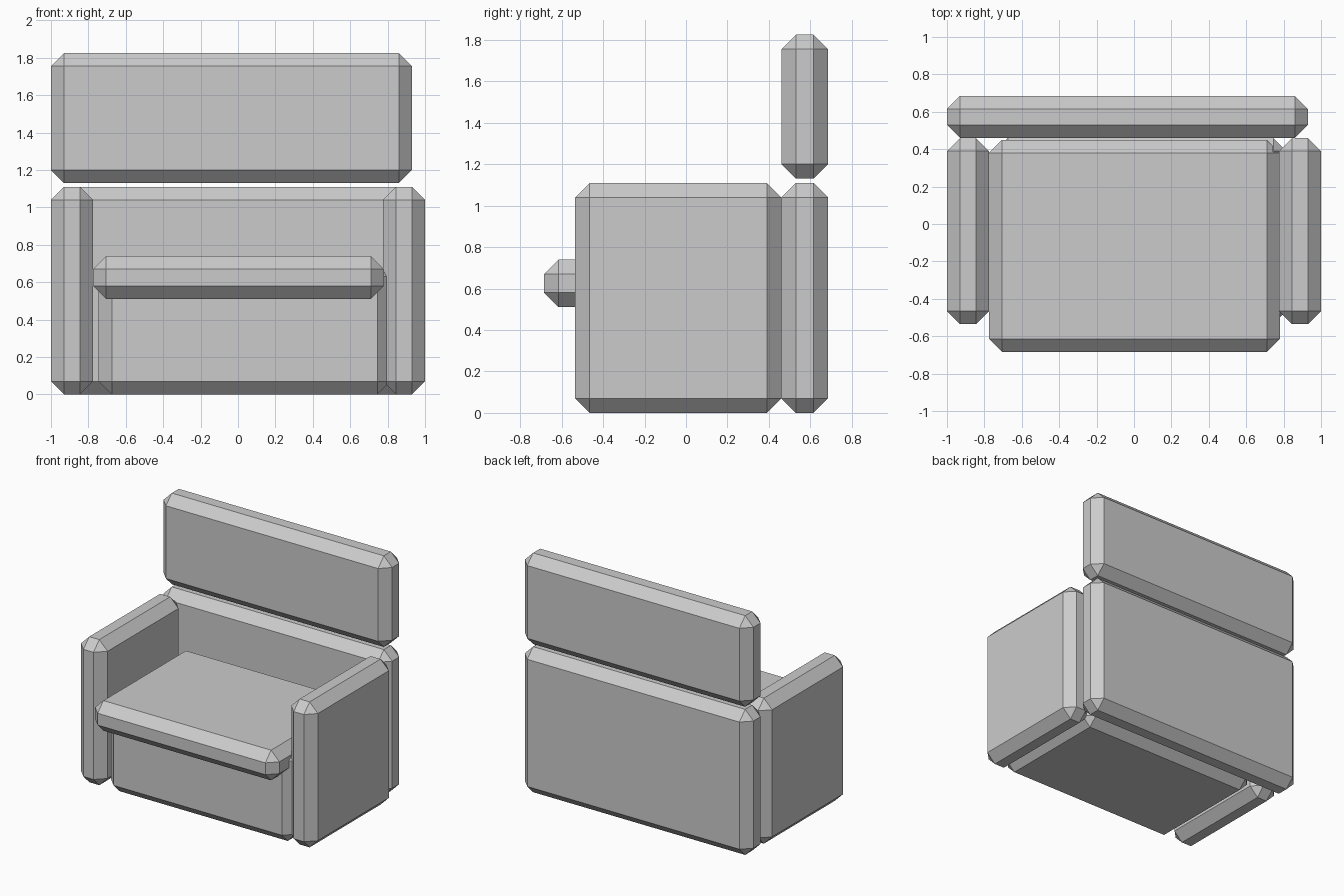
import bpy, bmesh
from mathutils import Vector

if "Cube" in bpy.data.objects:
    bpy.data.objects.remove(bpy.data.objects["Cube"])

CHAMFER = 0.07


def block(name, lo, hi):
    """Flat-shaded box between two corners with every edge chamfered."""
    lo, hi = Vector(lo), Vector(hi)
    bm = bmesh.new()
    bmesh.ops.create_cube(bm, size=1)
    bmesh.ops.scale(bm, vec=hi - lo, verts=bm.verts)
    bmesh.ops.translate(bm, vec=(lo + hi) / 2, verts=bm.verts)
    bmesh.ops.bevel(bm, geom=bm.edges[:], offset=CHAMFER, offset_type='OFFSET',
                    segments=1, profile=0.5, affect='EDGES')
    bmesh.ops.recalc_face_normals(bm, faces=bm.faces)
    mesh = bpy.data.meshes.new(name)
    bm.to_mesh(mesh)
    bm.free()
    obj = bpy.data.objects.new(name, mesh)
    bpy.context.collection.objects.link(obj)
    return obj


# Arms
for side, x in (("left", -1.0), ("right", 0.775)):
    block(side + "_arm", (x, -0.535, 0), (x + 0.225, 0.46, 1.11))

# Base and the seat cushion overhanging it at the front
block("base", (-0.745, -0.535, 0), (0.815, 0.46, 0.70))
block("seat_cushion", (-0.775, -0.685, 0.51), (0.78, 0.45, 0.74))

# Backrest and the separate panel floating just above it
block("backrest", (-1.0, 0.46, 0), (0.93, 0.685, 1.11))
block("headrest", (-1.0, 0.46, 1.13), (0.93, 0.685, 1.825))
